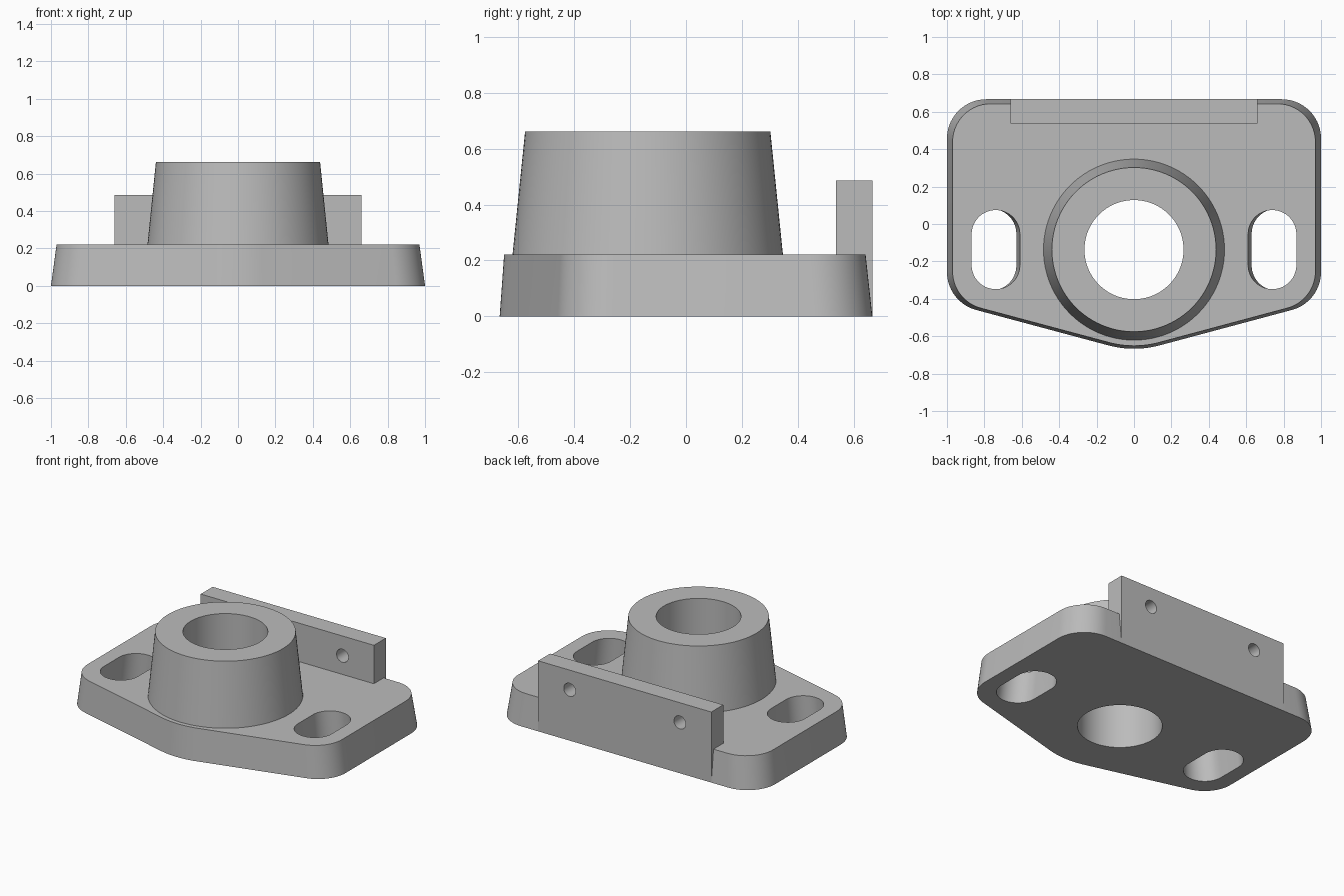
import bpy, bmesh
from math import cos, sin, tan, pi, radians
from mathutils import Vector, Matrix

cube = bpy.data.objects.get("Cube")
if cube:
    bpy.data.objects.remove(cube, do_unlink=True)

BACK = 0.667          # rear face
AXIS_Y = -0.137       # axis of the boss, and origin of the draft
PLATE_H = 0.221
BOSS_H = 0.662
BORE_R = 0.265

grey = bpy.data.materials.new("cast_grey")
grey.use_nodes = True
colour = (0.5, 0.5, 0.5, 1)
grey.diffuse_color = colour
grey.node_tree.nodes["Principled BSDF"].inputs["Base Color"].default_value = colour


def add_object(name, bm):
    bmesh.ops.recalc_face_normals(bm, faces=bm.faces)
    mesh = bpy.data.meshes.new(name)
    bm.to_mesh(mesh)
    bm.free()
    obj = bpy.data.objects.new(name, mesh)
    mesh.materials.append(grey)
    bpy.context.collection.objects.link(obj)
    return obj


def loft(name, outline, z0, z1, scale_at=lambda z: 1):
    """Solid between two levels; the outline scales about the boss axis."""
    bm = bmesh.new()
    rings = [[bm.verts.new((x * scale_at(z), AXIS_Y + y * scale_at(z), z))
              for x, y in outline] for z in (z0, z1)]
    for ring in rings:
        bm.faces.new(ring)
    for i in range(len(outline)):
        bm.faces.new((rings[0][i - 1], rings[0][i], rings[1][i], rings[1][i - 1]))
    return add_object(name, bm)


def rounded(corners, steps=14):
    """Outline with a fillet at each (x, y, radius) corner."""
    points = []
    for i, (x, y, r) in enumerate(corners):
        p = Vector((x, y))
        a = (Vector(corners[i - 1][:2]) - p).normalized()
        b = (Vector(corners[(i + 1) % len(corners)][:2]) - p).normalized()
        half = a.angle(b) / 2
        centre = p + (a + b).normalized() * r / sin(half)
        start = p + a * r / tan(half) - centre
        sweep = pi - 2 * half
        for k in range(steps + 1):
            points.append(centre + Matrix.Rotation(sweep * k / steps, 2) @ start)
    return points


def circle(r, n=96):
    return [(r * cos(2 * pi * i / n), r * sin(2 * pi * i / n)) for i in range(n)]


def combine(target, tool, operation):
    mod = target.modifiers.new(operation.lower(), "BOOLEAN")
    mod.operation, mod.solver, mod.object = operation, "EXACT", tool
    bpy.ops.object.select_all(action="DESELECT")
    bpy.context.view_layer.objects.active = target
    target.select_set(True)
    bpy.ops.object.modifier_apply(modifier=mod.name)
    bpy.data.objects.remove(tool, do_unlink=True)


def draft(z):
    return 1 - 0.03 * z / PLATE_H


# Drafted base plate with a shallow pointed nose
nose_r = 0.53
nose_y = -nose_r / cos(radians(15))
side_y = nose_y + tan(radians(15))
rear_y = BACK - AXIS_Y
plate = loft("flanged_bracket", rounded([
    (0, nose_y, nose_r), (1, side_y, 0.21), (1, rear_y, 0.21),
    (-1, rear_y, 0.21), (-1, side_y, 0.21)]), 0, PLATE_H, draft)

# Tapered boss, sunk into the plate
boss = loft("boss", circle(1), 0.1, BOSS_H,
            lambda z: 0.439 + (BOSS_H - z) * 0.045 / (BOSS_H - PLATE_H))
combine(plate, boss, "UNION")

# Upright rear rib
bm = bmesh.new()
bmesh.ops.create_cube(bm, size=1, matrix=Matrix.Translation((0, BACK - 0.065, 0.243))
                      @ Matrix.Diagonal((1.32, 0.13, 0.486, 1)))
combine(plate, add_object("rear_rib", bm), "UNION")

# Bore through boss and plate
combine(plate, loft("bore", circle(BORE_R), -0.1, 0.8), "DIFFERENCE")

for side in (-1, 1):
    # Mounting slot, sharing the draft of the plate
    x, r, h = side * 0.762, 0.133, 0.218
    slot = rounded([(x - r, -h, r), (x + r, -h, r), (x + r, h, r), (x - r, h, r)])
    slot = [p for i, p in enumerate(slot) if (p - slot[i - 1]).length > 1e-4]
    combine(plate, loft("slot", slot, -0.1, PLATE_H + 0.1, draft), "DIFFERENCE")

    # Screw hole through the rib
    bm = bmesh.new()
    bmesh.ops.create_cone(bm, cap_ends=True, segments=32, radius1=0.045, radius2=0.045,
                          depth=0.2, matrix=Matrix.Translation((side * 0.42, BACK - 0.065, 0.35))
                          @ Matrix.Rotation(pi / 2, 4, "X"))
    combine(plate, add_object("screw_hole", bm), "DIFFERENCE")

bpy.ops.object.shade_smooth_by_angle(angle=radians(30))
